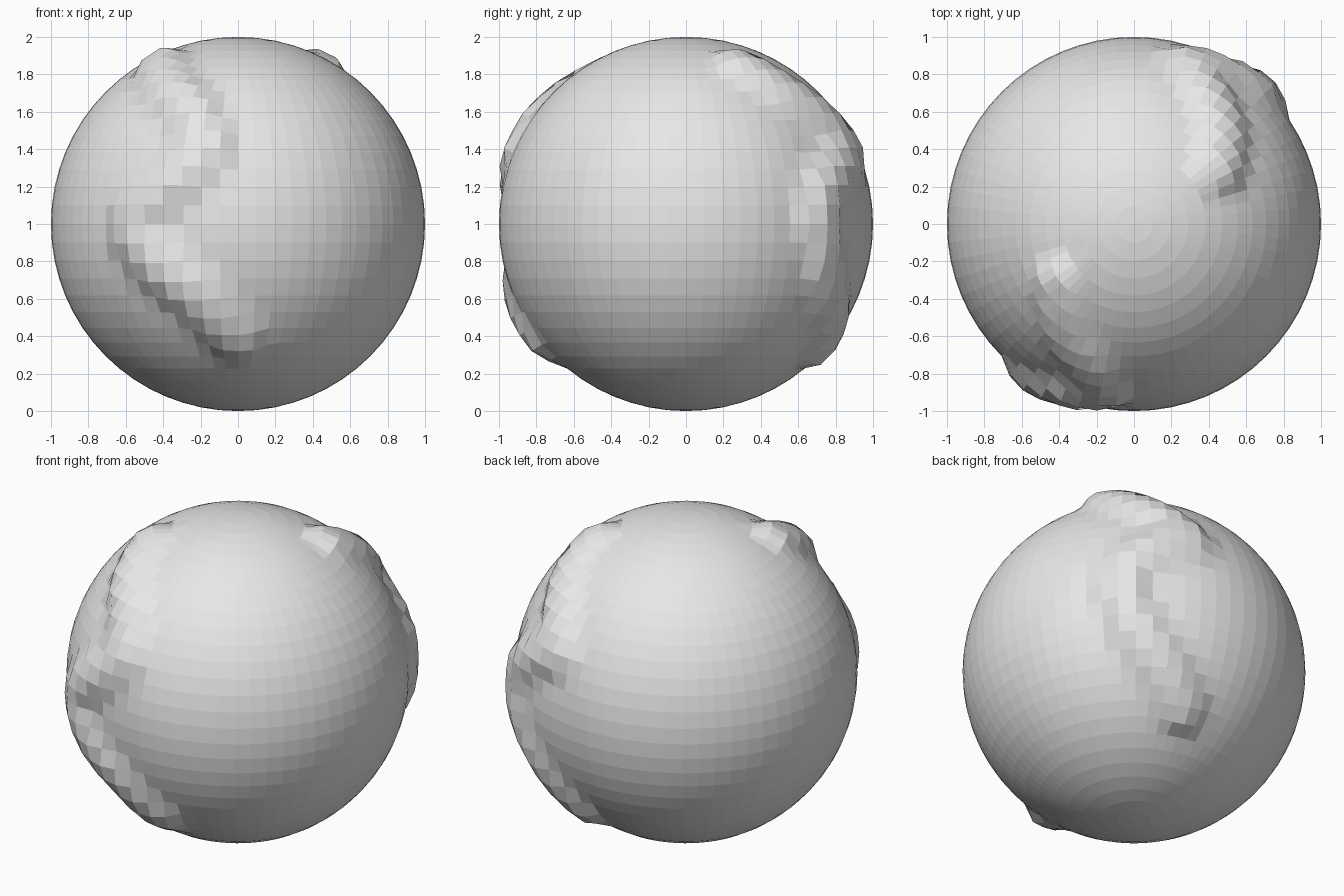
import bpy, bmesh
from mathutils import Vector
from mathutils.geometry import intersect_point_line

if "Cube" in bpy.data.objects:
    bpy.data.objects.remove(bpy.data.objects["Cube"])

# Crest lines of the two raised winding ridges (relative to the ball centre)
FRONT = [(-.43, -.33, .88), (-.38, -.60, .75), (-.25, -.80, .62), (-.18, -.95, .43),
         (-.32, -.96, .29), (-.46, -.94, .19), (-.58, -.88, .08), (-.59, -.88, -.06),
         (-.46, -.92, -.23), (-.22, -.95, -.42), (.01, -.82, -.65)]
BACK = [(.48, .31, .89), (.50, .55, .75), (.42, .75, .61), (.32, .92, .41),
        (.52, .85, .32), (.69, .76, .17), (.74, .75, .0), (.66, .79, -.25),
        (.42, .82, -.52), (.24, .75, -.68)]
HEIGHT, CORE, WIDTH = .07, .05, .19


def distance(p, path):
    """Distance from p to a polyline."""
    best = 9.0
    for a, b in zip(path, path[1:]):
        t = intersect_point_line(p, a, b)[1]
        best = min(best, (p - a.lerp(b, max(0, min(1, t)))).length)
    return best


paths = [[Vector(q).normalized() for q in path] for path in (FRONT, BACK)]

# Faceted ball, with ridges pushed outwards
bm = bmesh.new()
bmesh.ops.create_uvsphere(bm, u_segments=64, v_segments=32, radius=1)
for v in bm.verts:
    n = v.co.normalized()
    d = min(distance(n, p) for p in paths)
    s = max(0, min(1, (WIDTH - d) / (WIDTH - CORE)))
    v.co = n * (1 + HEIGHT * s * s * (3 - 2 * s)) + Vector((0, 0, 1))
for f in bm.faces:
    f.smooth = False

mesh = bpy.data.meshes.new("ridged_ball")
bm.to_mesh(mesh)
bm.free()
ball = bpy.data.objects.new("ridged_ball", mesh)
bpy.context.collection.objects.link(ball)

grey = bpy.data.materials.new("light grey")
grey.diffuse_color = (.8, .8, .8, 1)
grey.use_nodes = True
grey.node_tree.nodes["Principled BSDF"].inputs["Base Color"].default_value = grey.diffuse_color
mesh.materials.append(grey)
